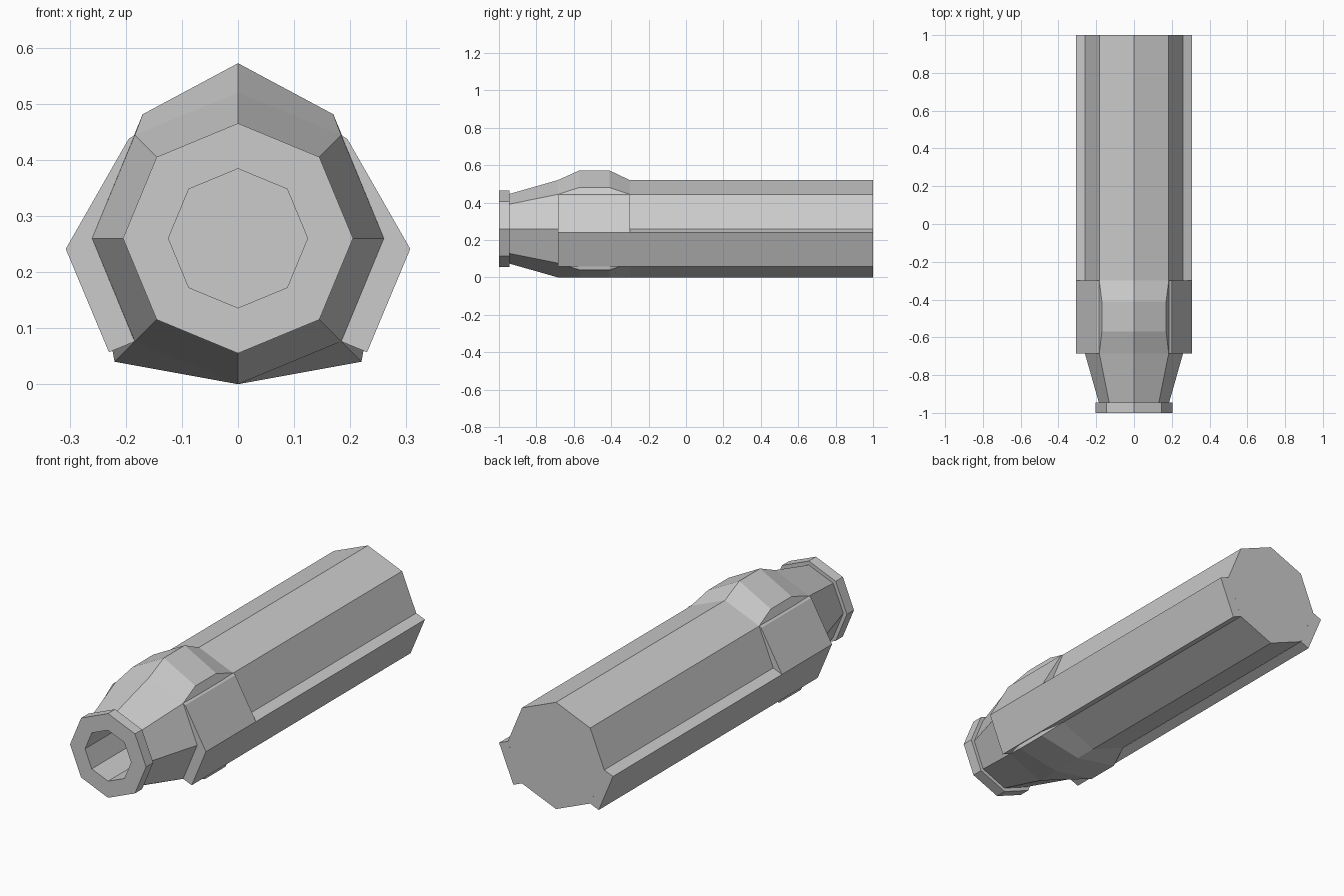
import bpy, bmesh, math

if "Cube" in bpy.data.objects:
    bpy.data.objects.remove(bpy.data.objects["Cube"])

CZ = 0.26  # height of the tube axis


def finish(name, bm):
    bmesh.ops.recalc_face_normals(bm, faces=bm.faces[:])
    me = bpy.data.meshes.new(name)
    bm.to_mesh(me)
    bm.free()
    ob = bpy.data.objects.new(name, me)
    bpy.context.collection.objects.link(ob)
    return ob


def octagon(r):
    # eight (x, z) corners, starting at the top, going round
    return [(r * math.sin(i * math.pi / 4), CZ + r * math.cos(i * math.pi / 4))
            for i in range(8)]


def loft(name, sections):
    # skin a row of (y, corners) sections and cap both ends
    bm = bmesh.new()
    rings = [[bm.verts.new((x, y, z)) for x, z in pts] for y, pts in sections]
    for a, b in zip(rings, rings[1:]):
        n = len(a)
        for i in range(n):
            j = (i + 1) % n
            bm.faces.new((a[i], a[j], b[j], b[i]))
    bm.faces.new(rings[0])
    bm.faces.new(rings[-1])
    return finish(name, bm)


# Swollen collar section: top raised, lower shoulders pushed out
bulge = [(0, 0.572), (0.17, 0.481), (0.26, CZ), (0.22, 0.04),
         (0, 0), (-0.22, 0.04), (-0.26, CZ), (-0.17, 0.481)]

# Eight-sided tube with bore, front lip, taper, collar and long barrel
loft("tube_body", [
    (-0.70, octagon(0.124)),   # bore floor
    (-1.00, octagon(0.124)),
    (-1.00, octagon(0.205)),   # front lip
    (-0.945, octagon(0.205)),
    (-0.945, octagon(0.186)),
    (-0.685, octagon(0.26)),   # end of taper
    (-0.57, bulge),
    (-0.41, bulge),
    (-0.30, octagon(0.26)),
    (1.00, octagon(0.26)),
])


def side_plates(name, profile, y0, y1):
    # raised plates on both sides, left open where they meet the tube
    bm = bmesh.new()
    a = [bm.verts.new((x, y0, z)) for x, z in profile]
    b = [bm.verts.new((x, y1, z)) for x, z in profile]
    for i in range(len(profile) - 1):
        bm.faces.new((a[i], a[i + 1], b[i + 1], b[i]))
    bm.faces.new(a)
    bm.faces.new(b)
    ob = finish(name, bm)
    # orient the open shell outwards
    if sum(p.normal.x for p in ob.data.polygons) < 0:
        ob.data.flip_normals()
    mod = ob.modifiers.new("mirror", 'MIRROR')
    mod.use_axis[0] = True
    mod.use_mirror_merge = False


# Full-length rails on the lower side facets
side_plates("side_rail", [(0.26, 0.26), (0.307, 0.241), (0.23, 0.057),
                          (0.184, 0.076)], -0.685, 1.0)
# Short shoulders above the rails, beside the collar
side_plates("side_shoulder", [(0.26, 0.26), (0.307, 0.241), (0.195, 0.437),
                              (0.184, 0.444)], -0.685, -0.30)
